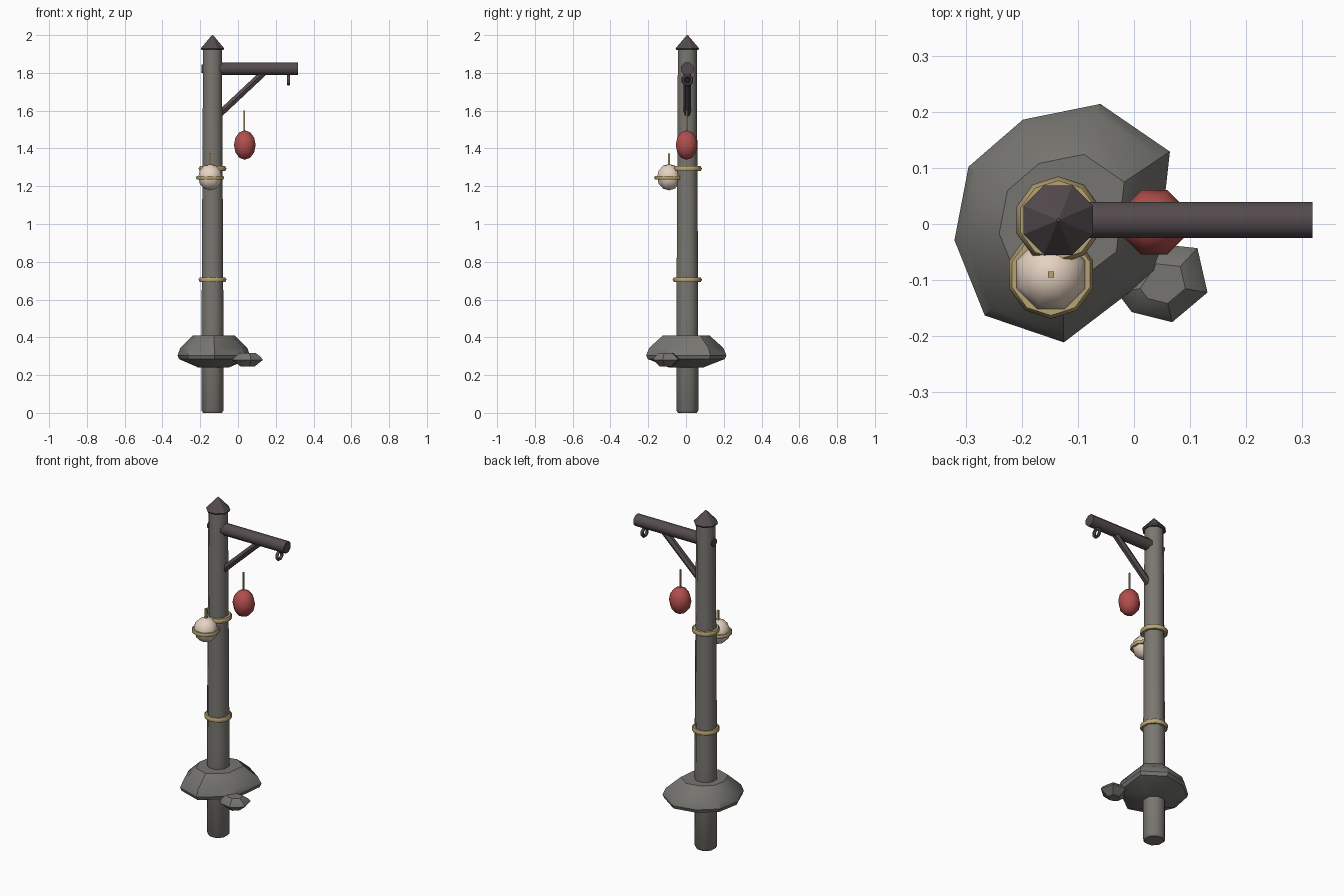
import bpy, bmesh, math
from mathutils import Vector, Matrix

if "Cube" in bpy.data.objects:
    bpy.data.objects.remove(bpy.data.objects["Cube"])


def mat(name, r, g, b):
    lin = [((c / 255 + 0.055) / 1.055) ** 2.4 for c in (r, g, b)]
    m = bpy.data.materials.new(name)
    m.diffuse_color = (*lin, 1)
    m.use_nodes = True
    m.node_tree.nodes["Principled BSDF"].inputs["Base Color"].default_value = m.diffuse_color
    return m


POST = mat("weathered grey wood", 122, 119, 113)
STONE = mat("grey stone", 118, 117, 112)
DARK = mat("dark timber", 84, 75, 77)
ROPE = mat("straw rope", 182, 163, 115)
RED = mat("red paper", 176, 78, 76)
CREAM = mat("cream paper", 230, 211, 194)


def finish(bm, name, material, smooth=None):
    bmesh.ops.recalc_face_normals(bm, faces=bm.faces)
    me = bpy.data.meshes.new(name)
    bm.to_mesh(me)
    bm.free()
    me.materials.append(material)
    ob = bpy.data.objects.new(name, me)
    bpy.context.collection.objects.link(ob)
    if smooth:
        bpy.ops.object.select_all(action='DESELECT')
        ob.select_set(True)
        bpy.context.view_layer.objects.active = ob
        bpy.ops.object.shade_smooth_by_angle(angle=math.radians(smooth))
    return ob


def stack(name, rings, material, smooth=None):
    """Capped solid from rings of equal point count."""
    bm = bmesh.new()
    vs = [[bm.verts.new(p) for p in ring] for ring in rings]
    n = len(vs[0])
    for a, b in zip(vs, vs[1:]):
        for i in range(n):
            j = (i + 1) % n
            bm.faces.new((a[i], a[j], b[j], b[i]))
    bm.faces.new(vs[0])
    bm.faces.new(vs[-1])
    return finish(bm, name, material, smooth)


def lathe(name, x, y, profile, material, n=8, smooth=None):
    """Turned solid; flats face the axes."""
    rings = []
    for r, z in profile:
        rings.append([(x + r * math.cos((k + .5) * math.tau / n),
                       y + r * math.sin((k + .5) * math.tau / n), z) for k in range(n)])
    return stack(name, rings, material, smooth)


def rod(name, a, b, r, material, n=8, smooth=50):
    a, b = Vector(a), Vector(b)
    bm = bmesh.new()
    rot = (b - a).to_track_quat('Z', 'Y').to_matrix().to_4x4()
    bmesh.ops.create_cone(bm, cap_ends=True, segments=n, radius1=r, radius2=r, depth=(b - a).length,
                          matrix=Matrix.Translation((a + b) / 2) @ rot @ Matrix.Rotation(math.pi / n, 4, 'Z'))
    return finish(bm, name, material, smooth)


def ring(name, centre, R, r, material, n=10, m=6, axis='Z', smooth=60):
    bm = bmesh.new()
    vs = []
    for i in range(n):
        a = math.tau * (i + .5) / n
        row = []
        for j in range(m):
            b = math.tau * j / m
            d = R + r * math.cos(b)
            p = Vector((d * math.cos(a), d * math.sin(a), r * math.sin(b)))
            if axis == 'X':
                p = Vector((p.z, p.x, p.y))
            row.append(bm.verts.new(p + Vector(centre)))
        vs.append(row)
    for i in range(n):
        for j in range(m):
            i2, j2 = (i + 1) % n, (j + 1) % m
            bm.faces.new((vs[i][j], vs[i2][j], vs[i2][j2], vs[i][j2]))
    return finish(bm, name, material, smooth)


def globe(name, centre, r, h, material, n=8, m=6):
    bm = bmesh.new()
    bmesh.ops.create_uvsphere(bm, u_segments=n, v_segments=m, radius=1,
                              matrix=Matrix.Translation(centre) @ Matrix.Diagonal((r, r, h, 1))
                              @ Matrix.Rotation(math.pi / n, 4, 'Z'))
    return finish(bm, name, material, 50)


def boulder(name, outline, centre, levels):
    cx, cy = centre
    rings = [[(cx + (x - cx) * s, cy + (y - cy) * s, z) for x, y in outline] for s, z in levels]
    return stack(name, rings, STONE, 35)


PX, PY = -0.135, 0.007

# Post and pointed cap
lathe("post", PX, PY, [(.054, 0), (.063, .012), (.0625, .5), (.054, 1.93)], POST, smooth=50)
lathe("post_cap", PX, PY, [(.064, 1.922), (.067, 1.93), (.003, 2.0)], DARK, smooth=30)

# Arm, through bolt, brace and hanging hook
rod("arm", (-.15, PY, 1.822), (.318, PY, 1.822), .035, DARK)
rod("arm_bolt", (-.192, PY, 1.822), (-.15, PY, 1.822), .024, DARK)
rod("brace", (-.105, PY, 1.575), (.135, PY, 1.80), .02, DARK, n=6)
ring("hook", (.267, PY, 1.762), .024, .009, DARK, n=8, axis='X')

# Rope bands round the post
for label, z in (("lower", .705), ("upper", 1.293)):
    ring(label + "_rope_band", (PX, PY, z), .063, .015, ROPE)

# Red lantern
globe("red_lantern", (.036, .003, 1.418), .062, .078, RED)
rod("red_lantern_cord", (.034, .003, 1.48), (.034, .003, 1.60), .006, ROPE, n=4)

# Cream lantern with its hoop
globe("cream_lantern", (-.148, -.09, 1.248), .068, .07, CREAM)
ring("cream_lantern_hoop", (-.148, -.09, 1.245), .067, .012, ROPE)
rod("cream_lantern_cord", (-.148, -.09, 1.30), (-.148, -.09, 1.372), .008, ROPE, n=4)

# Stones at the foot
boulder("large_stone",
        [(-.06, .214), (.064, .129), (.04, -.085), (-.125, -.211),
         (-.266, -.163), (-.32, -.029), (-.295, .102), (-.198, .186)],
        (-.13, 0), [(.42, .24), (.96, .285), (1, .305), (.92, .345), (.58, .41)])
boulder("small_stone",
        [(.113, -.043), (.131, -.122), (.068, -.175), (-.004, -.157), (-.03, -.122), (.028, -.034)],
        (.052, -.108), [(.45, .245), (1, .28), (.85, .298), (.5, .318)])
